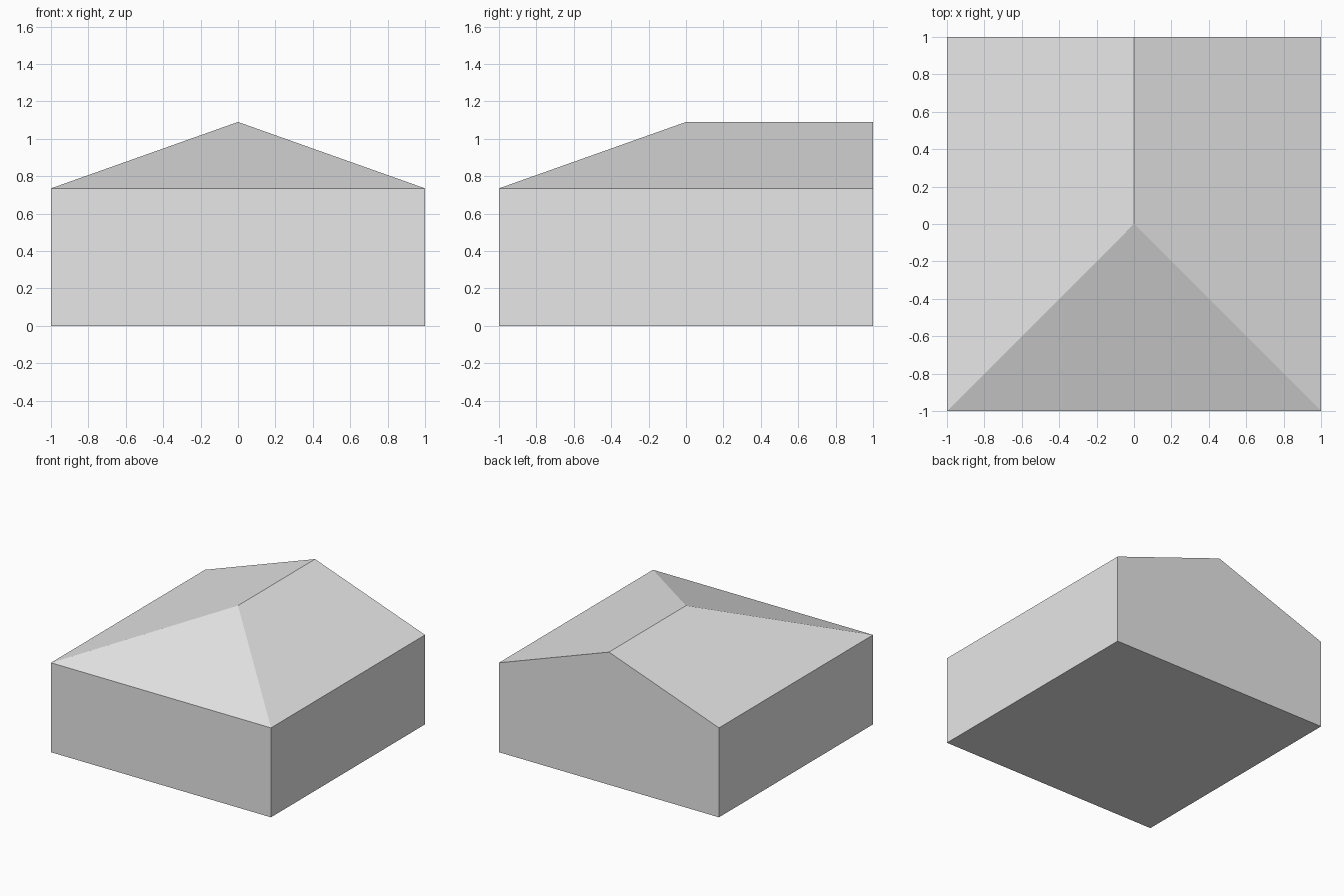
import bpy
import bmesh

cube = bpy.data.objects.get("Cube")
if cube:
    bpy.data.objects.remove(cube, do_unlink=True)

HALF, EAVE, RIDGE = 1.0, 0.735, 1.09

# Single plain grey material
grey = bpy.data.materials.new("light grey")
grey.use_nodes = True
colour = (0.8, 0.8, 0.8, 1.0)
grey.diffuse_color = colour
for node in grey.node_tree.nodes:
    if node.type == 'BSDF_PRINCIPLED':
        node.inputs["Base Color"].default_value = colour

bm = bmesh.new()


def ring(z):
    """Square of vertices, front left corner first, counter-clockwise."""
    corners = ((-HALF, -HALF), (HALF, -HALF), (HALF, HALF), (-HALF, HALF))
    return [bm.verts.new((x, y, z)) for x, y in corners]


# Floor and walls; the back wall rises to the ridge as a gable
base, eave = ring(0), ring(EAVE)
hip_peak = bm.verts.new((0, 0, RIDGE))
gable_peak = bm.verts.new((0, HALF, RIDGE))
bm.faces.new(base[::-1])
for i in range(3):
    if i != 2:
        bm.faces.new((base[i], base[i + 1], eave[i + 1], eave[i]))
bm.faces.new((base[3], base[0], eave[0], eave[3]))
bm.faces.new((base[2], base[3], eave[3], gable_peak, eave[2]))

# Roof: hipped front and two long side slopes
bm.faces.new((eave[0], eave[1], hip_peak))
bm.faces.new((eave[1], eave[2], gable_peak, hip_peak))
bm.faces.new((eave[3], eave[0], hip_peak, gable_peak))
bmesh.ops.recalc_face_normals(bm, faces=bm.faces[:])

mesh = bpy.data.meshes.new("building")
bm.to_mesh(mesh)
bm.free()
mesh.materials.append(grey)
building = bpy.data.objects.new("building", mesh)
bpy.context.collection.objects.link(building)
